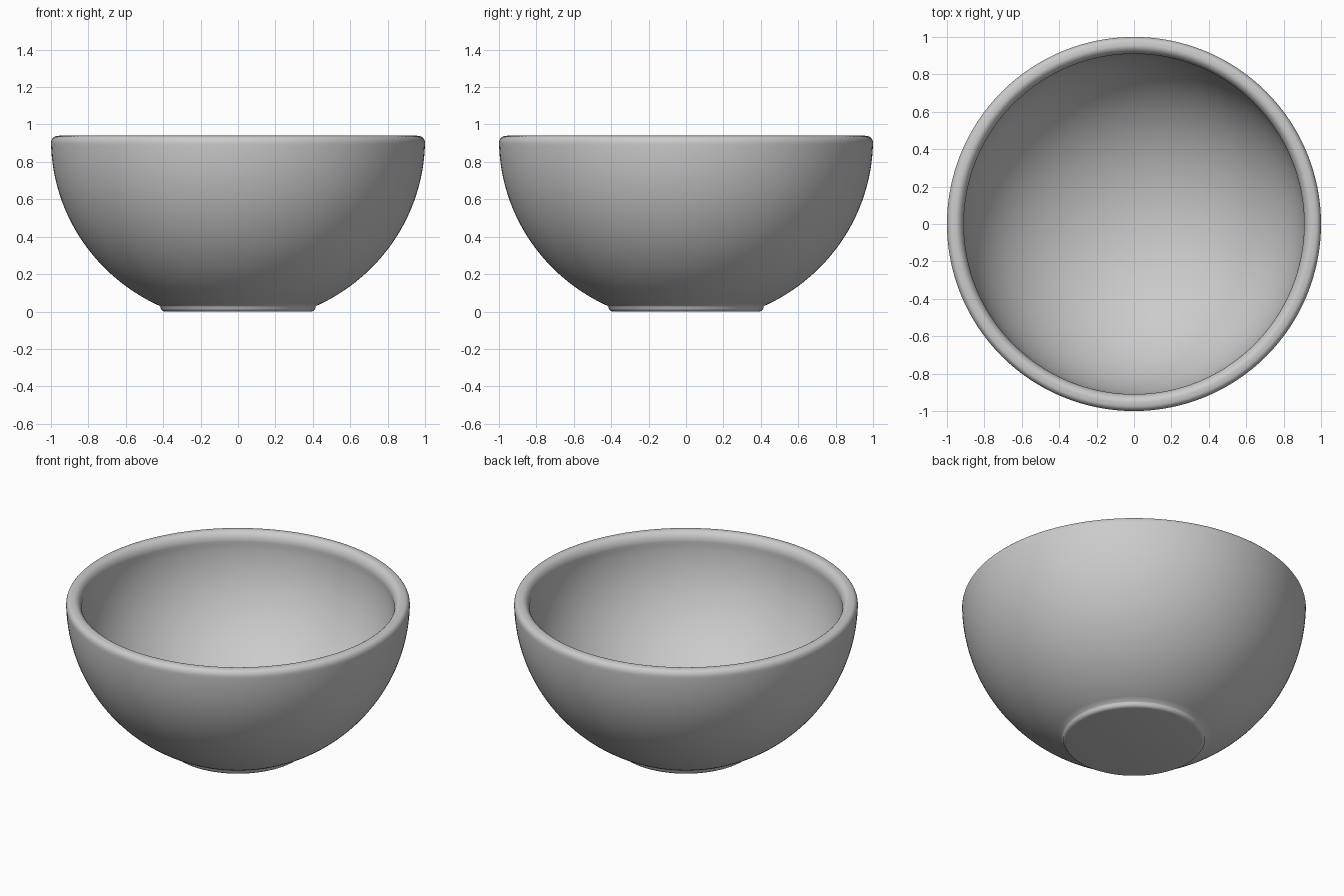
import bpy, bmesh, math

cube = bpy.data.objects.get("Cube")
if cube:
    bpy.data.objects.remove(cube, do_unlink=True)

glaze = bpy.data.materials.new("grey_glaze")
glaze.use_nodes = True
colour = (0.6, 0.6, 0.6, 1)
glaze.diffuse_color = colour
glaze.node_tree.nodes["Principled BSDF"].inputs["Base Color"].default_value = colour


def arc(cx, cz, rx, rz, start, end, steps):
    """Points on an elliptical arc in the radius-height plane, angles in degrees."""
    angles = [math.radians(start + (end - start) * i / steps) for i in range(steps + 1)]
    return [(cx + rx * math.cos(a), cz + rz * math.sin(a)) for a in angles]


# Foot: flat underside with a small rounded edge
profile = [(0, 0)] + arc(0.39, 0.025, 0.025, 0.025, -90, 0, 4)
# Outer wall
profile += arc(0, 0.92, 1, 0.98, -65.3, -2, 32)
# Rim: rounded outside, nearly flat on top, rolled over to the inside
profile += arc(0.97, 0.9, 0.03, 0.038, 0, 90, 6)
profile += arc(0.955, 0.88, 0.045, 0.06, 90, 180, 8)
# Inner wall down to the centre
profile += arc(0, 0.86, 0.912, 0.8, 0, -89, 36)
profile += [(0, 0.06)]

# Turn the profile around the vertical axis
bm = bmesh.new()
verts = [bm.verts.new((r, 0, z)) for r, z in profile]
edges = [bm.edges.new(pair) for pair in zip(verts, verts[1:])]
bmesh.ops.spin(bm, geom=verts + edges, cent=(0, 0, 0), axis=(0, 0, 1),
               angle=math.tau, steps=128, use_merge=True)
bmesh.ops.remove_doubles(bm, verts=bm.verts, dist=0.0001)
bmesh.ops.recalc_face_normals(bm, faces=bm.faces)
mesh = bpy.data.meshes.new("bowl")
bm.to_mesh(mesh)
bm.free()
mesh.materials.append(glaze)

bowl = bpy.data.objects.new("bowl", mesh)
bpy.context.collection.objects.link(bowl)
bpy.context.view_layer.objects.active = bowl
bowl.select_set(True)
bpy.ops.object.shade_smooth_by_angle(angle=math.radians(35))
